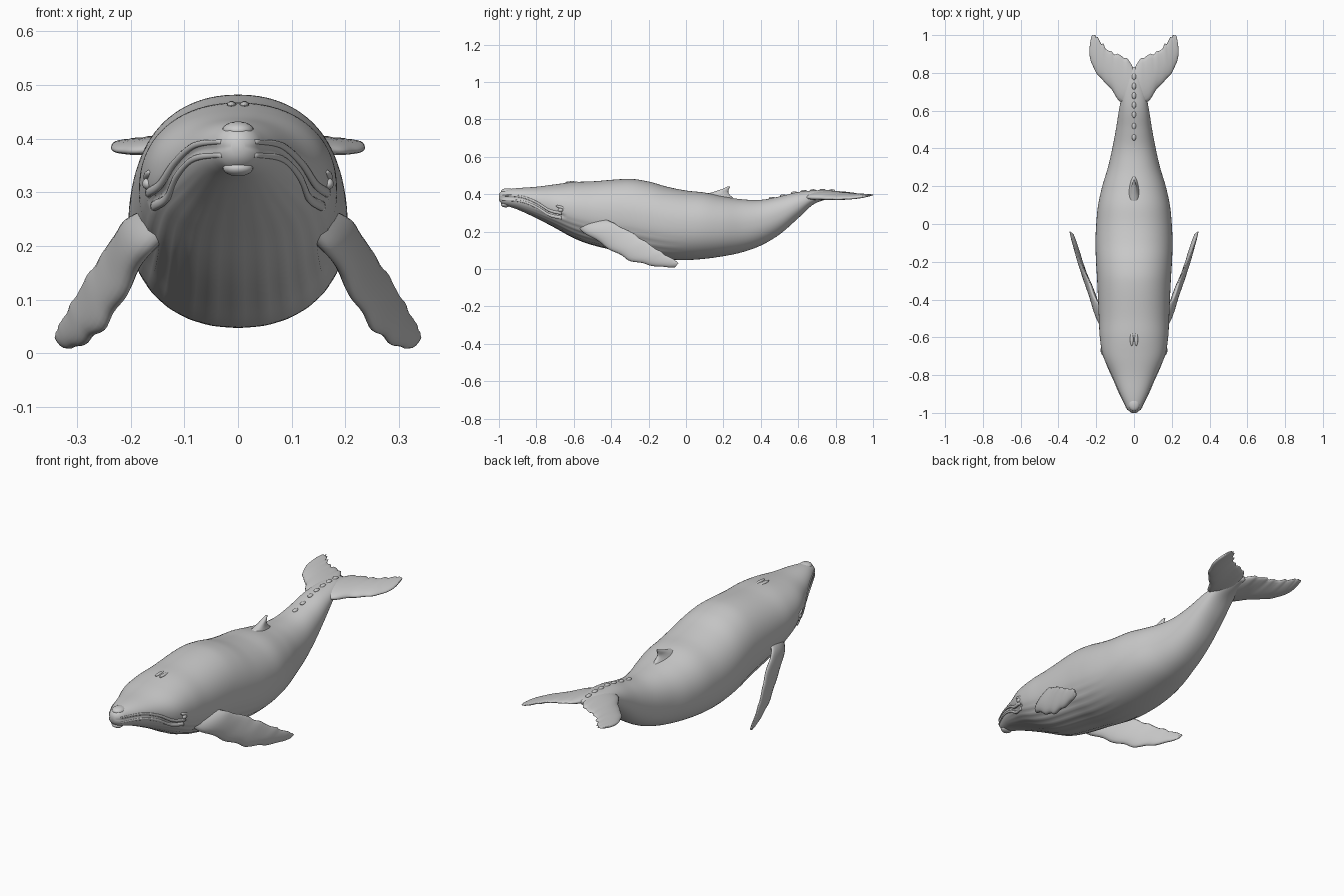
import bpy, bmesh, math
from mathutils import Vector

if "Cube" in bpy.data.objects:
    bpy.data.objects.remove(bpy.data.objects["Cube"])


def spline(rows, u):
    """Smooth interpolation of rows whose first column is the parameter."""
    i = 0
    while i < len(rows) - 2 and u > rows[i + 1][0]:
        i += 1
    a, b = rows[i], rows[i + 1]
    p, n = rows[max(i - 1, 0)], rows[min(i + 2, len(rows) - 1)]
    h = b[0] - a[0]
    t = (u - a[0]) / h
    out = []
    for k in range(1, len(a)):
        m0 = (b[k] - p[k]) / (b[0] - p[0]) * h
        m1 = (n[k] - a[k]) / (n[0] - a[0]) * h
        out.append((2*t**3 - 3*t*t + 1) * a[k] + (t**3 - 2*t*t + t) * m0
                   + (3*t*t - 2*t**3) * b[k] + (t**3 - t*t) * m1)
    return out


def loft(name, rings, mirror=False):
    """Skin closed rings of points, cap the ends, optionally mirror across x."""
    bm = bmesh.new()
    vs = [[bm.verts.new(p) for p in r] for r in rings]
    n = len(vs[0])
    for r, s in zip(vs, vs[1:]):
        for j in range(n):
            bm.faces.new((r[j], r[(j + 1) % n], s[(j + 1) % n], s[j]))
    bm.faces.new(vs[0])
    bm.faces.new(vs[-1])
    bmesh.ops.recalc_face_normals(bm, faces=bm.faces[:])
    me = bpy.data.meshes.new(name)
    bm.to_mesh(me)
    bm.free()
    me.shade_smooth()
    ob = bpy.data.objects.new(name, me)
    bpy.context.collection.objects.link(ob)
    if mirror:
        ob.modifiers.new("mirror", 'MIRROR')
    return ob


def blade(name, secs, steps, wave_lead=0, wave_trail=0, mirror=False):
    """Fin: each section is leading xyz, trailing xyz, half thickness."""
    rows = [(i,) + s for i, s in enumerate(secs)]
    last = len(secs) - 1
    samples = []
    for i in range(steps + 1):
        u = last * i / steps
        v = spline(rows, u)
        lead, trail = Vector(v[:3]), Vector(v[3:6])
        chord = (trail - lead).normalized()
        fade = math.sin(math.pi * i / steps)
        lead += chord * wave_lead * fade * math.sin(u * 5.3)
        trail += chord * wave_trail * fade * (math.sin(u * 7.1) + .5 * math.sin(u * 12))
        samples.append((lead, trail, v[6]))
    rings = []
    for i, (lead, trail, th) in enumerate(samples):
        a, b = samples[max(i - 1, 0)], samples[min(i + 1, steps)]
        span = (b[0] + b[1]) - (a[0] + a[1])
        nrm = (trail - lead).cross(span).normalized()
        ring = []
        for k in range(20):
            w = math.tau * k / 20
            c = (1 - math.cos(w)) / 2
            ring.append(lead.lerp(trail, c) + nrm * th * math.sin(w) * (1.15 - .5 * c))
        rings.append(ring)
    return loft(name, rings, mirror)


def ball(name, loc, scale, rot=0):
    bpy.ops.mesh.primitive_uv_sphere_add(segments=20, ring_count=12, radius=1,
                                         location=loc, rotation=(rot, 0, 0))
    ob = bpy.context.object
    ob.name, ob.scale = name, scale
    ob.data.shade_smooth()


# Body stations: y, top z, bottom z, half width
BODY = [(-1, .402, .368, .014), (-.985, .418, .348, .034), (-.95, .427, .335, .052),
        (-.9, .433, .318, .076), (-.8, .44, .272, .118), (-.7, .453, .22, .163),
        (-.6, .465, .165, .181), (-.5, .469, .128, .186), (-.3, .482, .082, .195),
        (-.2, .468, .06, .201), (-.1, .44, .049, .204), (0, .42, .048, .2),
        (.1, .409, .055, .19), (.2, .388, .069, .168), (.3, .373, .09, .138),
        (.4, .37, .126, .115), (.5, .388, .185, .096), (.6, .412, .272, .08),
        (.68, .42, .345, .064), (.76, .422, .375, .04), (.83, .412, .392, .012)]
# Mouth line: y, z
MOUTH = [(-1, .383), (-.88, .375), (-.8, .345), (-.73, .302), (-.66, .286)]
P = .92


def skin_x(y, z):
    top, bot, w = spline(BODY, y)
    s = min(abs(z - (top + bot) / 2) / ((top - bot) / 2), 1)
    return w * max(1 - s ** (2 / P), 0) ** (P / 2)


# Body with throat grooves and mouth crease
rings = []
for i in range(121):
    y = -1 + 1.83 * i / 120
    top, bot, w = spline(BODY, y)
    mid, half = (top + bot) / 2, (top - bot) / 2
    ring = []
    for k in range(112):
        a = math.tau * k / 112
        c, s = math.cos(a), math.sin(a)
        x = w * math.copysign(abs(c) ** P, c)
        dz = half * math.copysign(abs(s) ** P, s)
        f = 1
        if s < -.25 and -.9 < y < 0:
            f -= .02 * math.sin(math.pi * (y + .9) / .9) * (.5 - .5 * math.cos(a * 28)) \
                * min((-s - .25) * 4, 1)
        if y < -.66:
            d = mid + dz - spline(MOUTH, y)[0]
            f -= .07 * math.exp(-(d / .008) ** 2)
        ring.append((x * f, y, mid + dz * (1 if f > .975 and y < -.9 else f)))
    rings.append(ring)
loft("body", rings)

# Raised lip above and below the mouth crease
for label, off in (("upper_lip", .012), ("lower_lip", -.013)):
    tube = []
    for i in range(41):
        y = -.985 + .32 * i / 40
        z = spline(MOUTH, y)[0] + off
        r = .003 + .004 * i / 40
        x = skin_x(y, z) - .3 * r
        tube.append([(x + r * math.cos(math.tau * k / 10), y,
                      z + 1.4 * r * math.sin(math.tau * k / 10)) for k in range(10)])
    loft(label, tube, True)

# Eyes with brow, one pair
for sx in (-1, 1):
    ex = skin_x(-.67, .318)
    ball("eye", (sx * (ex - .002), -.67, .316), (.01, .014, .011))
    ball("brow", (sx * (ex - .006), -.665, .329), (.012, .032, .009), -.3)
    ball("blowhole", (sx * .012, -.61, .463), (.009, .035, .007))

# Snout and chin knobs
ball("snout_knob", (0, -.955, .415), (.03, .035, .017))
ball("chin_knob", (0, -.965, .345), (.028, .025, .015))

# Flippers
blade("flippers", [
    (.12, -.6, .235, .14, -.43, .272, .026), (.172, -.53, .185, .203, -.4, .252, .022),
    (.21, -.42, .115, .245, -.29, .195, .019), (.245, -.32, .056, .285, -.2, .135, .016),
    (.275, -.22, .026, .315, -.12, .083, .014), (.302, -.12, .011, .335, -.06, .048, .011),
    (.32, -.06, .01, .341, -.04, .031, .006)], 42, .006, .003, True)

# Tail flukes
blade("flukes", [
    (0, .61, .385, 0, .82, .405, .026), (.03, .622, .385, .03, .868, .406, .024),
    (.08, .655, .382, .08, .895, .405, .02), (.13, .725, .378, .13, .915, .402, .017),
    (.18, .775, .376, .17, .955, .4, .014), (.216, .83, .376, .198, .992, .398, .011),
    (.235, .89, .38, .215, 1, .396, .008), (.236, .93, .386, .226, .995, .395, .004)],
    48, .003, .006, True)

# Dorsal fin
blade("dorsal_fin", [
    (0, .05, .37, 0, .285, .35, .05), (0, .1, .398, 0, .25, .382, .03),
    (0, .155, .415, 0, .228, .405, .018), (0, .198, .43, 0, .228, .424, .011),
    (0, .222, .442, 0, .237, .44, .004)], 20)

# Knuckles along the tail ridge
for y in (.46, .52, .58, .63, .68, .73, .78):
    ball("knuckle", (0, y, spline(BODY, y)[0] - .001), (.011, .018, .008))
